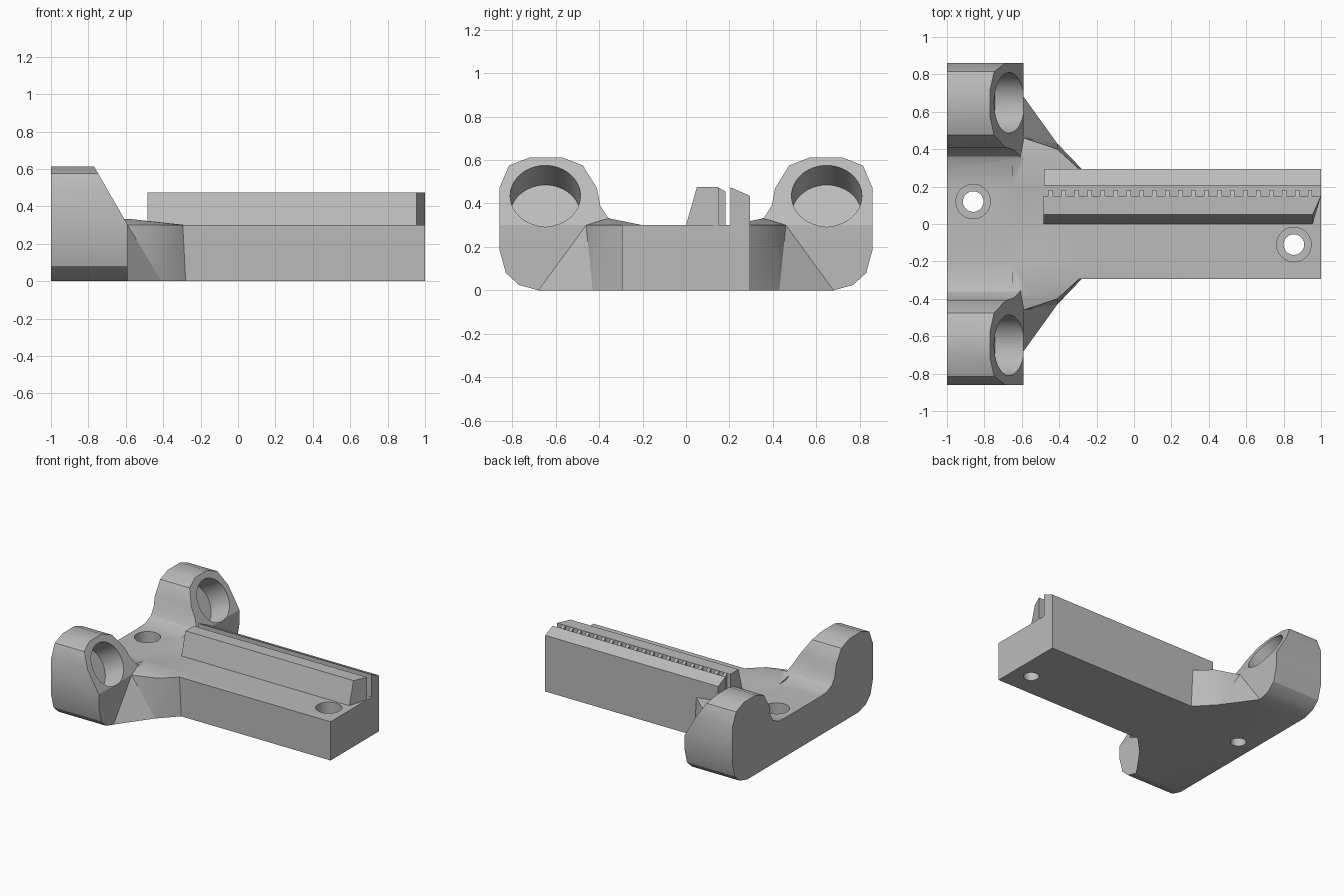
import bpy, bmesh
from math import radians
from mathutils import Vector

cube = bpy.data.objects.get("Cube")
if cube:
    bpy.data.objects.remove(cube)

grey = bpy.data.materials.new("plain grey")
grey.use_nodes = True
colour = (0.5, 0.5, 0.5, 1)
grey.diffuse_color = colour
grey.node_tree.nodes["Principled BSDF"].inputs["Base Color"].default_value = colour


def finish(name, bm):
    bmesh.ops.recalc_face_normals(bm, faces=bm.faces)
    mesh = bpy.data.meshes.new(name)
    bm.to_mesh(mesh)
    bm.free()
    mesh.materials.append(grey)
    ob = bpy.data.objects.new(name, mesh)
    bpy.context.collection.objects.link(ob)
    return ob


def extrude_yz(bm, profile, x0, x1):
    """Extrude a (y, z) outline along x."""
    face = bm.faces.new([bm.verts.new((x0, y, z)) for y, z in profile])
    out = bmesh.ops.extrude_face_region(bm, geom=[face])
    verts = [v for v in out["geom"] if isinstance(v, bmesh.types.BMVert)]
    bmesh.ops.translate(bm, vec=(x1 - x0, 0, 0), verts=verts)


def prism(name, profile, x0, x1):
    bm = bmesh.new()
    extrude_yz(bm, profile, x0, x1)
    return finish(name, bm)


def cylinder(name, centre, axis, radius, depth):
    bm = bmesh.new()
    bmesh.ops.create_cone(bm, cap_ends=True, segments=48, radius1=radius,
                          radius2=radius, depth=depth)
    ob = finish(name, bm)
    ob.location = centre
    ob.rotation_euler = Vector(axis).to_track_quat("Z", "Y").to_euler()
    return ob


def boolean(target, tool, operation):
    """Apply one boolean and drop the tool."""
    tool.hide_render = True
    mod = target.modifiers.new(tool.name, "BOOLEAN")
    mod.operation, mod.solver, mod.object = operation, "EXACT", tool
    bpy.context.view_layer.objects.active = target
    bpy.ops.object.modifier_apply(modifier=mod.name)
    bpy.data.objects.remove(tool)


# Crossbar with raised rounded ears, fronts sliced at a slant
half = [(0.68, 0), (0.77, 0.025), (0.83, 0.08), (0.86, 0.19), (0.86, 0.47),
        (0.815, 0.575), (0.72, 0.612), (0.57, 0.612), (0.475, 0.575),
        (0.41, 0.47), (0.395, 0.39), (0.36, 0.335), (0.295, 0.305), (0.2, 0.3)]
outline = half + [(-y, z) for y, z in reversed(half)]
slant = Vector((0.866, 0, 0.5))
bm = bmesh.new()
extrude_yz(bm, outline, -1, -0.59)
cut = bmesh.ops.bisect_plane(bm, geom=bm.verts[:] + bm.edges[:] + bm.faces[:],
                             plane_co=(-0.59, 0, 0.302), plane_no=slant,
                             clear_outer=True)
edges = [e for e in cut["geom_cut"] if isinstance(e, bmesh.types.BMEdge)]
bmesh.ops.holes_fill(bm, edges=[e for e in bm.edges if e.is_boundary])
body = finish("bracket_body", bm)

# Long base bar
bar = prism("base_bar", [(-0.295, 0), (0.295, 0), (0.295, 0.3), (-0.295, 0.3)], -0.7, 1)
boolean(body, bar, "UNION")

# Gussets blending the ears into the bar
for side in (1, -1):
    bm = bmesh.new()
    pts = {
        "b0": (-0.65, 0.2, 0), "b1": (-0.59, 0.68, 0), "b2": (-0.41, 0.43, 0),
        "b3": (-0.28, 0.295, 0), "b4": (-0.28, 0.2, 0), "br": (-0.65, 0.6, 0),
        "t0": (-0.65, 0.2, 0.3), "t1": (-0.59, 0.46, 0.3), "t2": (-0.41, 0.4, 0.3),
        "t3": (-0.295, 0.295, 0.3), "t4": (-0.28, 0.2, 0.3), "tr": (-0.65, 0.4, 0.3),
        "peak": (-0.575, 0.36, 0.332), "back": (-0.65, 0.36, 0.33)}
    v = {k: bm.verts.new((x, side * y, z)) for k, (x, y, z) in pts.items()}
    for names in ("b0 br b1 b2 b3 b4", "t1 b1 b2", "t1 b2 t2", "t2 b2 b3 t3",
                  "t3 b3 b4 t4", "t4 b4 b0 t0", "t0 b0 br tr back", "tr br b1 t1",
                  "back tr t1 peak", "peak t1 t2", "peak t2 t3", "peak t3 t4",
                  "peak t4 t0", "peak t0 back"):
        bm.faces.new([v[n] for n in names.split()])
    boolean(body, finish("gusset", bm), "UNION")

    # Round blind pocket square to the slanted ear front
    mouth = Vector((-0.667, side * 0.648, 0.435))
    boolean(body, cylinder("pocket", mouth, slant, 0.162, 0.36), "DIFFERENCE")

# Counterbored screw holes
for x, y in ((-0.86, 0.12), (0.855, -0.11)):
    boolean(body, cylinder("bore", (x, y, 0.15), (0, 0, 1), 0.055, 0.5), "DIFFERENCE")
    boolean(body, cylinder("counterbore", (x, y, 0.3), (0, 0, 1), 0.092, 0.3), "DIFFERENCE")

bpy.ops.object.select_all(action="DESELECT")
body.select_set(True)
bpy.context.view_layer.objects.active = body
bpy.ops.object.shade_smooth_by_angle(angle=radians(30))

# Plain clamp wall along the left side
prism("clamp_wall", [(0.205, 0.3), (0.295, 0.3), (0.295, 0.435), (0.205, 0.475)], -0.482, 1)

# Toothed rail with a skewed front end
rail = prism("toothed_rail", [(0, 0.3), (0.15, 0.3), (0.15, 0.475), (0.05, 0.475)], -0.485, 1)
for vert in rail.data.vertices:
    if vert.co.x > 0 and vert.co.y < 0.1:
        vert.co.x = 0.955

# Row of gripping teeth
bm = bmesh.new()
for i in range(21):
    x = -0.445 + i * 0.0693
    extrude_yz(bm, [(0.145, 0.3), (0.183, 0.3), (0.183, 0.455), (0.145, 0.475)],
               x - 0.012, x + 0.012)
finish("rail_teeth", bm)
